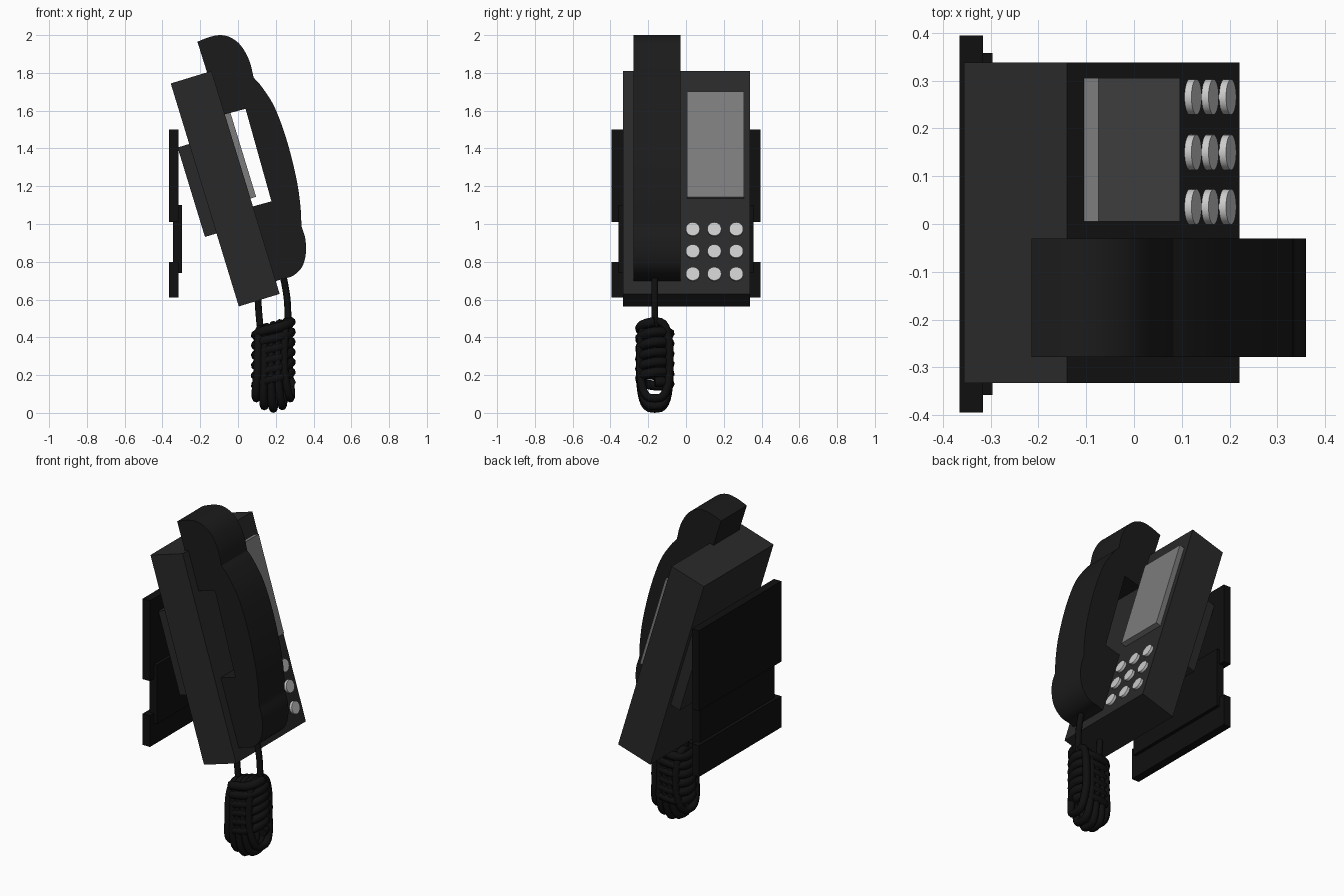
import bpy, bmesh, math
from mathutils import Vector, Matrix

if "Cube" in bpy.data.objects:
    bpy.data.objects.remove(bpy.data.objects["Cube"])

# Tilted frame of the phone: s runs down the front face, n points out of it
TOP = Vector((-0.14, 0, 1.81))
D = Vector((0.292, 0, -0.956)).normalized()
N = Vector((0.956, 0, 0.292)).normalized()


def local(s, n):
    p = TOP + D * s + N * n
    return (p.x, p.z)


def material(name, v):
    m = bpy.data.materials.new(name)
    m.diffuse_color = (v, v, v, 1)
    m.use_nodes = True
    m.node_tree.nodes["Principled BSDF"].inputs["Base Color"].default_value = m.diffuse_color
    return m


BODY = material("body_dark", 0.022)
HAND = material("handset_dark", 0.011)
BLACK = material("black", 0.005)
GLASS = material("screen_grey", 0.2)
LIGHT = material("button_grey", 0.55)


def finish(bm, name, mat, smooth=False):
    bmesh.ops.recalc_face_normals(bm, faces=bm.faces)
    me = bpy.data.meshes.new(name)
    bm.to_mesh(me)
    bm.free()
    ob = bpy.data.objects.new(name, me)
    bpy.context.collection.objects.link(ob)
    me.materials.append(mat)
    if smooth:
        bpy.ops.object.select_all(action='DESELECT')
        ob.select_set(True)
        bpy.context.view_layer.objects.active = ob
        bpy.ops.object.shade_smooth_by_angle(angle=math.radians(25))
    return ob


def prism(name, pts, y0, y1, mat, smooth=False):
    """Extrude an xz outline from y0 to y1."""
    bm = bmesh.new()
    f = bm.faces.new([bm.verts.new((x, y0, z)) for x, z in pts])
    r = bmesh.ops.extrude_face_region(bm, geom=[f])
    vs = [v for v in r["geom"] if isinstance(v, bmesh.types.BMVert)]
    bmesh.ops.translate(bm, vec=(0, y1 - y0, 0), verts=vs)
    return finish(bm, name, mat, smooth)


def slab(name, s0, s1, n0, n1, y0, y1, mat):
    return prism(name, [local(s0, n0), local(s1, n0), local(s1, n1), local(s0, n1)], y0, y1, mat)


def plate(name, x0, x1, z0, z1, hy):
    return prism(name, [(x0, z0), (x1, z0), (x1, z1), (x0, z1)], -hy, hy, BLACK)


def smooth_run(pts, k=4):
    """Catmull-Rom curve through an open run of points."""
    q = [Vector(p) for p in pts]
    q = [2 * q[0] - q[1]] + q + [2 * q[-1] - q[-2]]
    out = []
    for a, b, c, d in zip(q, q[1:], q[2:], q[3:]):
        for i in range(k):
            t = i / k
            out.append(tuple(0.5 * (2 * b + (c - a) * t + (2 * a - 5 * b + 4 * c - d) * t * t
                                    + (3 * b - a - 3 * c + d) * t ** 3)))
    return out


def cord(name, pts, r, cyclic=False):
    cu = bpy.data.curves.new(name, 'CURVE')
    cu.dimensions = '3D'
    cu.bevel_depth = r
    cu.bevel_resolution = 2
    cu.use_fill_caps = True
    sp = cu.splines.new('POLY')
    sp.points.add(len(pts) - 1)
    for p, c in zip(sp.points, pts):
        p.co = (*c, 1)
    sp.use_cyclic_u = cyclic
    sp.use_smooth = True
    ob = bpy.data.objects.new(name, cu)
    bpy.context.collection.objects.link(ob)
    cu.materials.append(BLACK)


# Body, rear mounting block and screen
slab("phone_body", 0, 1.234, -0.226, 0, -0.333, 0.338, BODY)
slab("rear_block", 0.335, 0.83, -0.29, -0.22, -0.31, 0.31, BODY)
slab("screen", 0.122, 0.706, -0.01, 0.031, 0.005, 0.306, GLASS)

# Wall bracket
plate("bracket_upper", -0.365, -0.316, 1.01, 1.5, 0.395)
plate("bracket_middle", -0.345, -0.296, 0.74, 1.10, 0.358)
plate("bracket_lower", -0.365, -0.316, 0.61, 0.80, 0.395)

# Keypad
for r, z in enumerate((0.97, 0.853, 0.733)):
    for c, y in enumerate((0.036, 0.15, 0.266)):
        x, zz = local((TOP.z - z) / 0.956, 0.003)
        rot = Vector((0, 0, 1)).rotation_difference(N).to_matrix().to_4x4()
        bm = bmesh.new()
        bmesh.ops.create_cone(bm, cap_ends=True, segments=32, radius1=0.037, radius2=0.037,
                              depth=0.024, matrix=Matrix.Translation((x, y, zz)) @ rot)
        finish(bm, f"button_{r}_{c}", LIGHT, True)

# Handset: earpiece dome, bowed grip, mouthpiece, then the inner side
ear = [(-0.215, 1.965), (-0.15, 1.99), (-0.09, 2.0), (-0.035, 1.985), (0.015, 1.945),
       (0.06, 1.865), (0.083, 1.775)]
grip = [(0.083, 1.775), (0.125, 1.727), (0.193, 1.62), (0.257, 1.447), (0.308, 1.246),
        (0.33, 1.10), (0.336, 0.99)]
mouth = [(0.336, 0.99), (0.357, 0.918), (0.358, 0.835), (0.336, 0.768), (0.288, 0.724), (0.235, 0.71)]
inner = [(0.235, 0.71), local(1.165, -0.02), local(0.75, -0.02), (0.079, 1.093), (0.177, 1.12), (0.04, 1.61),
         local(0.24, 0), local(0.24, -0.075), local(0.0, -0.025)]
prism("handset", smooth_run(ear) + smooth_run(grip) + smooth_run(mouth) + inner,
      -0.278, -0.03, HAND, True)

# Cord leads from the handset and the body
YC = -0.165
cord("handset_lead", smooth_run([(0.235, YC, 0.74), (0.25, YC, 0.67), (0.262, YC, 0.58),
                                 (0.265, YC, 0.45), (0.26, YC, 0.38)]), 0.018)
cord("body_lead", smooth_run([(0.105, YC, 0.64), (0.108, YC, 0.56), (0.118, YC, 0.45),
                              (0.13, YC, 0.36), (0.14, YC, 0.3)]), 0.018)

# Bundled cord: tall loops fanned out at the bottom
for i in range(5):
    t = (i - 2) / 2
    z0, z1 = 0.022 + 0.055 * t * t, 0.465 + 0.02 * t
    pts = []
    for k in range(32):
        a = 2 * math.pi * k / 32
        ca, sa = math.cos(a), math.sin(a)
        z = (z0 + z1) / 2 + (z1 - z0) / 2 * math.copysign(abs(sa) ** 0.8, sa)
        y = YC + 0.078 * math.copysign(abs(ca) ** 0.6, ca)
        fan = max(0, 0.22 - z) / 0.2
        pts.append((0.187 + t * (0.07 + 0.028 * fan) + 0.012 * ca, y, z))
    cord(f"cord_loop_{i}", pts, 0.022, True)

# Cord wound around the loops
turns, steps = 6, 24
wrap = []
for k in range(turns * steps + 1):
    a = 2 * math.pi * k / steps
    u = k / (turns * steps)
    x = math.cos(a)
    wrap.append((0.187 + 0.093 * math.copysign(abs(x) ** 0.7, x), YC + 0.079 * math.sin(a),
                 0.14 + 0.32 * u + 0.022 * x))
cord("cord_wrap", wrap, 0.026)
